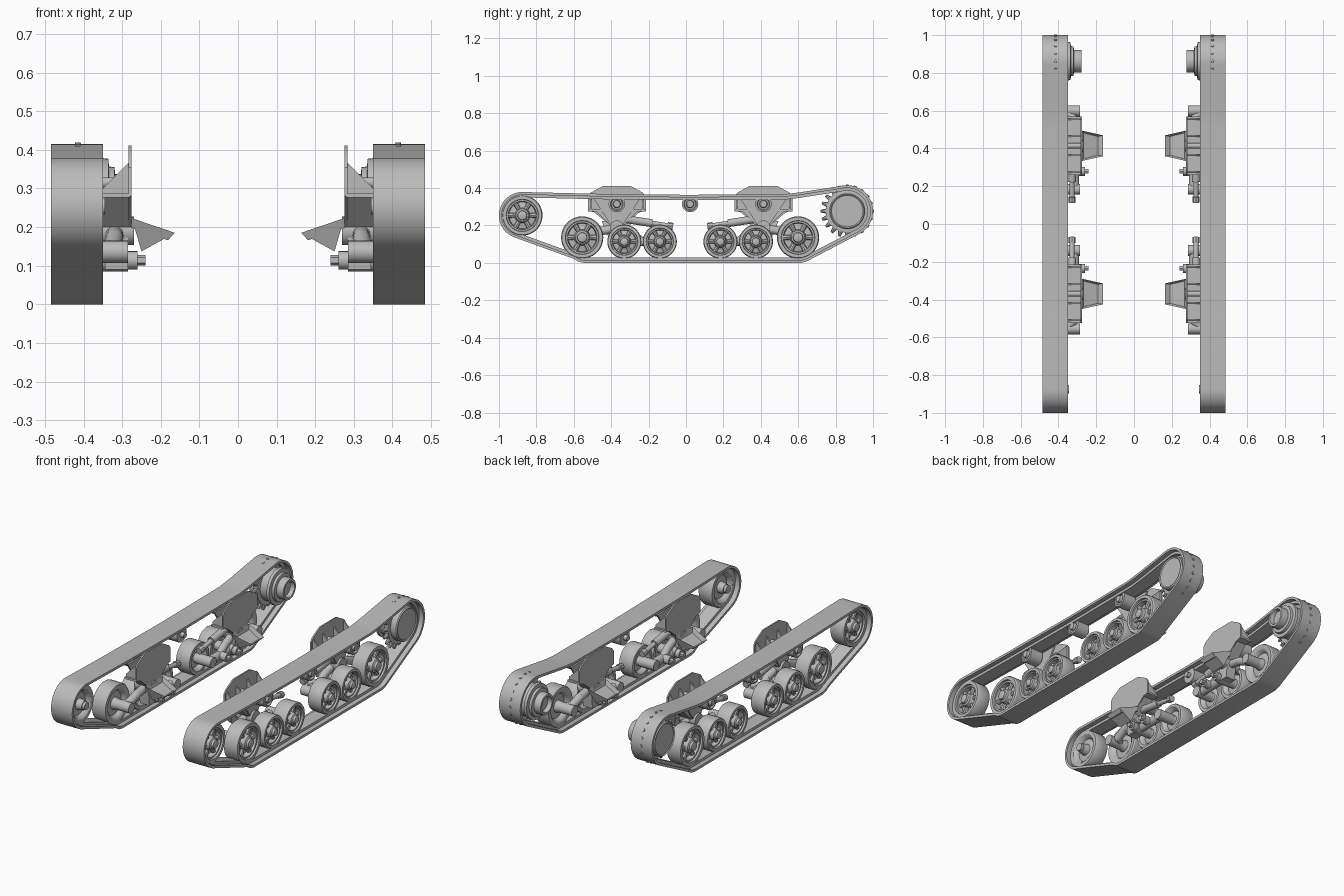
import bpy, bmesh, math
from mathutils import Vector, Matrix

cube = bpy.data.objects.get("Cube")
if cube:
    bpy.data.objects.remove(cube, do_unlink=True)

grey = bpy.data.materials.new("plain_grey")
grey.use_nodes = True
grey.diffuse_color = (0.5, 0.5, 0.5, 1)
grey.node_tree.nodes["Principled BSDF"].inputs["Base Color"].default_value = (0.5, 0.5, 0.5, 1)


def finish(bm, name):
    """Turn a +x side mesh into an object mirrored to both sides."""
    bmesh.ops.remove_doubles(bm, verts=bm.verts, dist=1e-5)
    bmesh.ops.recalc_face_normals(bm, faces=bm.faces)
    me = bpy.data.meshes.new(name)
    bm.to_mesh(me)
    bm.free()
    me.materials.append(grey)
    ob = bpy.data.objects.new(name, me)
    bpy.context.collection.objects.link(ob)
    bpy.ops.object.select_all(action='DESELECT')
    ob.select_set(True)
    bpy.context.view_layer.objects.active = ob
    bpy.ops.object.shade_smooth_by_angle(angle=math.radians(32))
    ob.modifiers.new("both_sides", 'MIRROR').use_mirror_merge = False


def loft(bm, rings, closed=True, caps=False):
    rows = [[bm.verts.new(p) for p in r] for r in rings]
    n = len(rows[0])
    for i in range(len(rows) if closed else len(rows) - 1):
        a, b = rows[i], rows[(i + 1) % len(rows)]
        for j in range(n):
            k = (j + 1) % n
            bm.faces.new((a[j], a[k], b[k], b[j]))
    if caps:
        bm.faces.new(rows[0])
        bm.faces.new(rows[-1])


def lathe(bm, profile, y, z, n=36):
    """Revolve (radius, x) points around an axle along x."""
    turn = [2 * math.pi * i / n for i in range(n)]
    loft(bm, [[(x, y + r * math.cos(t), z + r * math.sin(t)) for t in turn]
              for r, x in profile], closed=False, caps=True)


def prism_x(bm, pts, x0, x1):
    loft(bm, [[(x, y, z) for y, z in pts] for x in (x0, x1)], False, True)


def prism_y(bm, pts, y0, y1):
    loft(bm, [[(x, y, z) for x, z in pts] for y in (y0, y1)], False, True)


def rod(bm, p, q, r, r2=None, n=16):
    p, q = Vector(p), Vector(q)
    m = Matrix.Translation((p + q) / 2) @ (q - p).to_track_quat('Z', 'Y').to_matrix().to_4x4()
    bmesh.ops.create_cone(bm, cap_ends=True, segments=n, radius1=r,
                          radius2=r if r2 is None else r2, depth=(q - p).length, matrix=m)


def pipe(bm, pts, r):
    for p, q in zip(pts, pts[1:]):
        rod(bm, p, q, r)
    for p in pts[1:-1]:
        bmesh.ops.create_uvsphere(bm, u_segments=16, v_segments=8, radius=r,
                                  matrix=Matrix.Translation(p))


def arc(y, z, r, a0, a1, n):
    angles = [math.radians(a0 + (a1 - a0) * i / n) for i in range(n + 1)]
    return [(y + r * math.cos(a), z + r * math.sin(a)) for a in angles]


IDLER, DRIVE = (-0.875, 0.254), (0.862, 0.277)

# Track belt: stepped cross-section swept around the wheel loop
path = (arc(*IDLER, 0.125, 90, 249, 24)
        + [(-0.6, 0.022), (-0.575, 0.006), (-0.545, 0), (0.615, 0), (0.645, 0.008)]
        + arc(*DRIVE, 0.138, -62, 98, 24)
        + [(0.6, 0.376), (0.52, 0.367), (0, 0.364), (-0.5, 0.37)])
section = [(0.35, 0), (0.484, 0), (0.484, 0.014), (0.457, 0.014), (0.457, 0.029),
           (0.378, 0.029), (0.378, 0.014), (0.35, 0.014)]
rings = []
for i, p in enumerate(path):
    p = Vector(p)
    a = (p - Vector(path[i - 1])).normalized()
    b = (Vector(path[(i + 1) % len(path)]) - p).normalized()
    t = (a + b).normalized()
    inward = Vector((-t.y, t.x)) / max(0.5, t.dot(a))
    rings.append([(x, *(p + inward * d)) for x, d in section])
bm = bmesh.new()
loft(bm, rings)
finish(bm, "track_belt")


def wheel(bm, y, z, R):
    """Dished wheel with a rubber tyre, hub and six ribs."""
    prof = [(0.24, 0.36), (0.3, 0.395), (0.6, 0.4), (0.68, 0.382), (0.78, 0.375),
            (0.96, 0.375), (1, 0.382), (1, 0.453), (0.96, 0.46), (0.8, 0.46), (0.78, 0.45),
            (0.7, 0.45), (0.66, 0.422), (0.38, 0.428), (0.32, 0.455), (0.24, 0.46),
            (0.22, 0.472), (0.12, 0.476)]
    lathe(bm, [(r * R, x) for r, x in prof], y, z)
    for i in range(6):
        c, s = math.cos(i * math.pi / 3), math.sin(i * math.pi / 3)
        rod(bm, (0.43, y + 0.3 * R * c, z + 0.3 * R * s),
            (0.43, y + 0.7 * R * c, z + 0.7 * R * s), 0.1 * R, 0.13 * R, 8)


# Front idler
bm = bmesh.new()
wheel(bm, *IDLER, 0.108)
rod(bm, (0.345, *IDLER), (0.39, *IDLER), 0.022)
finish(bm, "idler_wheel")

# Rear drive sprocket: capped drum, toothed ring, hollow inner hub
bm = bmesh.new()
lathe(bm, [(0.04, 0.3), (0.045, 0.277), (0.058, 0.277), (0.06, 0.283), (0.06, 0.318),
           (0.078, 0.32), (0.08, 0.334), (0.1, 0.336), (0.102, 0.352), (0.09, 0.356),
           (0.09, 0.4), (0.115, 0.402), (0.115, 0.428), (0.096, 0.43), (0.096, 0.464),
           (0.09, 0.47), (0.084, 0.465)], *DRIVE)
for i in range(20):
    a = 2 * math.pi * i / 20
    d = Vector((0, math.cos(a), math.sin(a)))
    c = Vector((0.415, *DRIVE))
    rod(bm, c + d * 0.11, c + d * 0.142, 0.014, 0.007, 8)
finish(bm, "drive_sprocket")


def Y(s, u):
    return 0.022 + s * (0.392 + u)


# Road wheels: one large and two small in each bogie
bm = bmesh.new()
for s in (-1, 1):
    for u, z, R in ((0.185, 0.136, 0.113), (-0.04, 0.114, 0.091), (-0.23, 0.114, 0.091)):
        wheel(bm, Y(s, u), z, R)
finish(bm, "road_wheels")

# Return rollers
bm = bmesh.new()
for y in (Y(-1, 0), 0.022, Y(1, 0)):
    lathe(bm, [(0.015, 0.35), (0.015, 0.372), (0.044, 0.372), (0.044, 0.452),
               (0.034, 0.455), (0.03, 0.445), (0.022, 0.445), (0.018, 0.46)], y, 0.315, 24)
finish(bm, "return_rollers")

# Bogie mounts: inner plate, shelf, gussets and V-shaped bracket
bm = bmesh.new()
half = [(0.075, 0.411), (0.14, 0.375), (0.155, 0.355), (0.155, 0.28), (0.12, 0.27), (0.035, 0.2)]
vee = [(0.125, 0.345), (0.03, 0.2)]
for s in (-1, 1):
    mid = Y(s, 0)

    def both(pts):
        return [(mid + u, z) for u, z in pts] + [(mid - u, z) for u, z in reversed(pts)]

    prism_x(bm, both(half), 0.276, 0.284)
    prism_x(bm, both([(0.155, 0.287), (0.155, 0.276)]), 0.28, 0.352)
    prism_x(bm, both([(0.115, 0.28), (0.035, 0.2)]), 0.28, 0.35)
    prism_x(bm, both(vee), 0.35, 0.36)
    for u in (-0.14, -0.05, 0.05, 0.14):
        prism_y(bm, [(0.28, 0.37), (0.28, 0.28), (0.35, 0.28), (0.35, 0.3)],
                mid + u - 0.004, mid + u + 0.004)
    rod(bm, (0.28, mid, 0.315), (0.36, mid, 0.315), 0.014)
finish(bm, "bogie_mounts")

# Suspension: pivot, swing arms, axles and damper
bm = bmesh.new()
for s in (-1, 1):
    def P(x, u, z):
        return Vector((x, Y(s, u), z))

    rod(bm, P(0.27, 0, 0.19), P(0.372, 0, 0.19), 0.037, n=24)
    prism_x(bm, [P(0, u, z).yz for u, z in ((-0.035, 0.2), (0.035, 0.2), (0.025, 0.09), (-0.03, 0.09))],
            0.285, 0.345)
    pipe(bm, [P(0.32, 0, 0.185), P(0.32, 0.09, 0.17), P(0.325, 0.15, 0.145), P(0.36, 0.185, 0.136)], 0.023)
    pipe(bm, [P(0.32, 0, 0.185), P(0.315, -0.09, 0.15), P(0.315, -0.135, 0.114)], 0.022)
    rod(bm, P(0.315, -0.04, 0.114), P(0.315, -0.23, 0.114), 0.024)
    for u, z in ((0.185, 0.136), (-0.04, 0.114), (-0.23, 0.114)):
        rod(bm, P(0.285, u, z), P(0.38, u, z), 0.029, n=20)
    for u, z in ((-0.04, 0.114), (-0.135, 0.114)):
        rod(bm, P(0.26, u, z), P(0.3, u, z), 0.024)
        rod(bm, P(0.24, u, z), P(0.262, u, z), 0.014, n=6)
    rod(bm, P(0.328, -0.02, 0.238), P(0.328, -0.19, 0.212), 0.021)
    rod(bm, P(0.328, -0.19, 0.212), P(0.328, -0.28, 0.198), 0.013)
    rod(bm, P(0.328, -0.27, 0.2), P(0.328, -0.3, 0.195), 0.019, n=8)
    rod(bm, P(0.328, 0.04, 0.242), P(0.328, -0.02, 0.238), 0.016, n=6)
finish(bm, "suspension_arms")

# Wedge-shaped inner brackets with an open top
bm = bmesh.new()
for s in (-1, 1):
    a, b, t, v, c, d = [bm.verts.new((x, Y(s, u), z)) for x, u, z in (
        (0.275, -0.08, 0.223), (0.275, 0.08, 0.223), (0.163, 0.055, 0.185),
        (0.163, -0.055, 0.185), (0.25, -0.045, 0.137), (0.25, 0.045, 0.137))]
    top = bm.faces.new((a, b, t, v))
    for f in ((v, t, d, c), (a, v, c), (b, d, t), (a, c, d, b)):
        bm.faces.new(f)
    bmesh.ops.inset_region(bm, faces=[top], thickness=0.01)
    bmesh.ops.inset_region(bm, faces=[top], thickness=0.012)
    bmesh.ops.translate(bm, verts=top.verts, vec=(0.01, 0, -0.022))
finish(bm, "inner_wedge_brackets")
